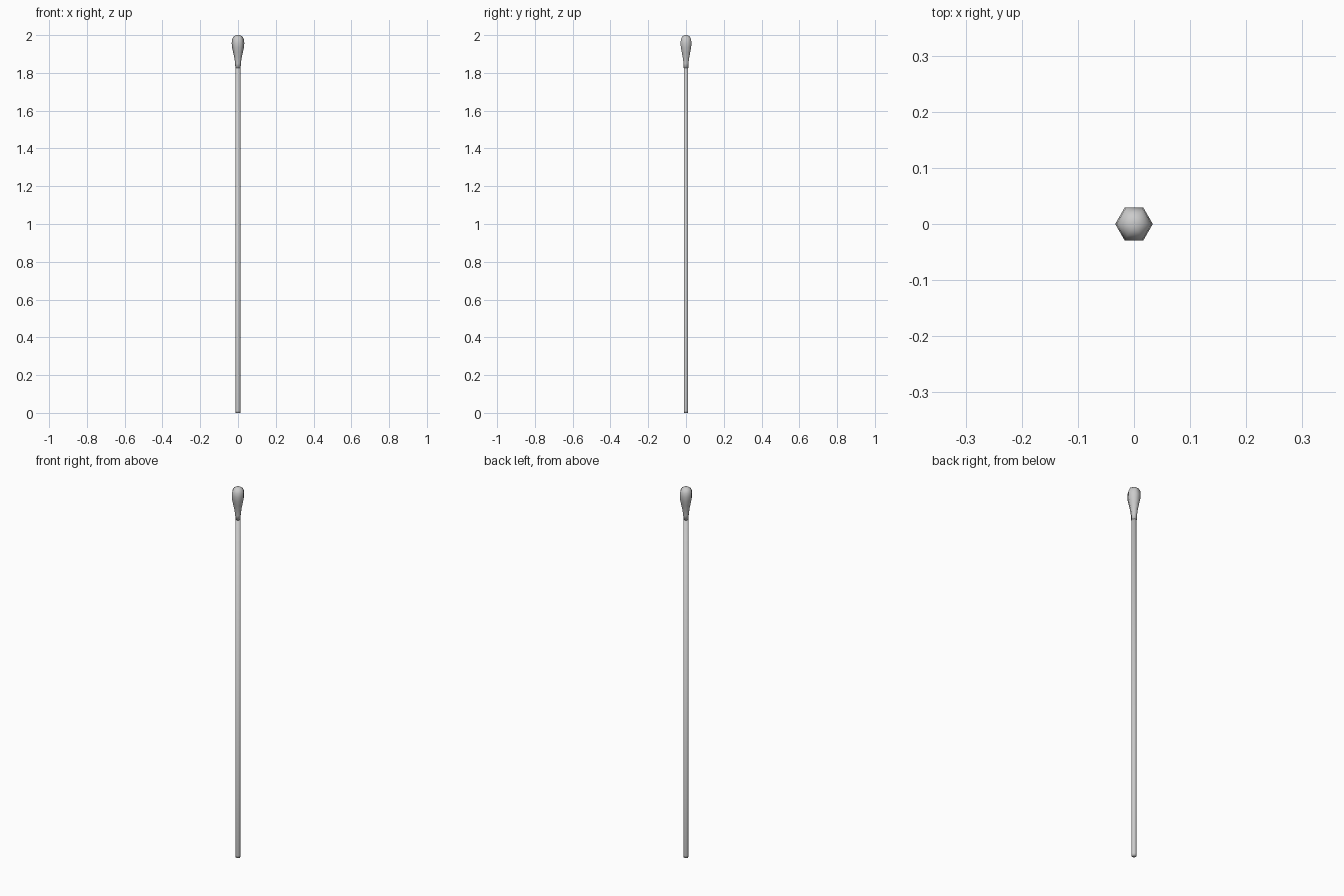
import bpy, bmesh
from math import cos, sin, pi

if "Cube" in bpy.data.objects:
    bpy.data.objects.remove(bpy.data.objects["Cube"])

SIDES = 6


def lathe(name, profile):
    """Six-sided smooth solid from (radius, z) points, bottom to top."""
    bm = bmesh.new()
    rings = [[bm.verts.new((r * cos(2 * pi * i / SIDES), r * sin(2 * pi * i / SIDES), z))
              for i in range(SIDES)] for r, z in profile]
    for low, high in zip(rings, rings[1:]):
        for i in range(SIDES):
            j = (i + 1) % SIDES
            bm.faces.new((low[i], low[j], high[j], high[i]))
    bm.faces.new(rings[0][::-1])
    bm.faces.new(rings[-1])
    for face in bm.faces:
        face.smooth = True
    mesh = bpy.data.meshes.new(name)
    bm.to_mesh(mesh)
    bm.free()
    obj = bpy.data.objects.new(name, mesh)
    bpy.context.collection.objects.link(obj)
    return obj


# Slender straight stick
lathe("stick", [(0.0125, 0.0), (0.0135, 0.012), (0.0135, 0.12), (0.0135, 1.86)])

# Teardrop tip wrapped around the end of the stick
lathe("bulb_tip", [
    (0.0142, 1.825), (0.0150, 1.85), (0.0195, 1.88), (0.0260, 1.91),
    (0.0315, 1.935), (0.0335, 1.958), (0.0310, 1.978), (0.0235, 1.992),
    (0.0120, 1.999), (0.0030, 2.0),
])
